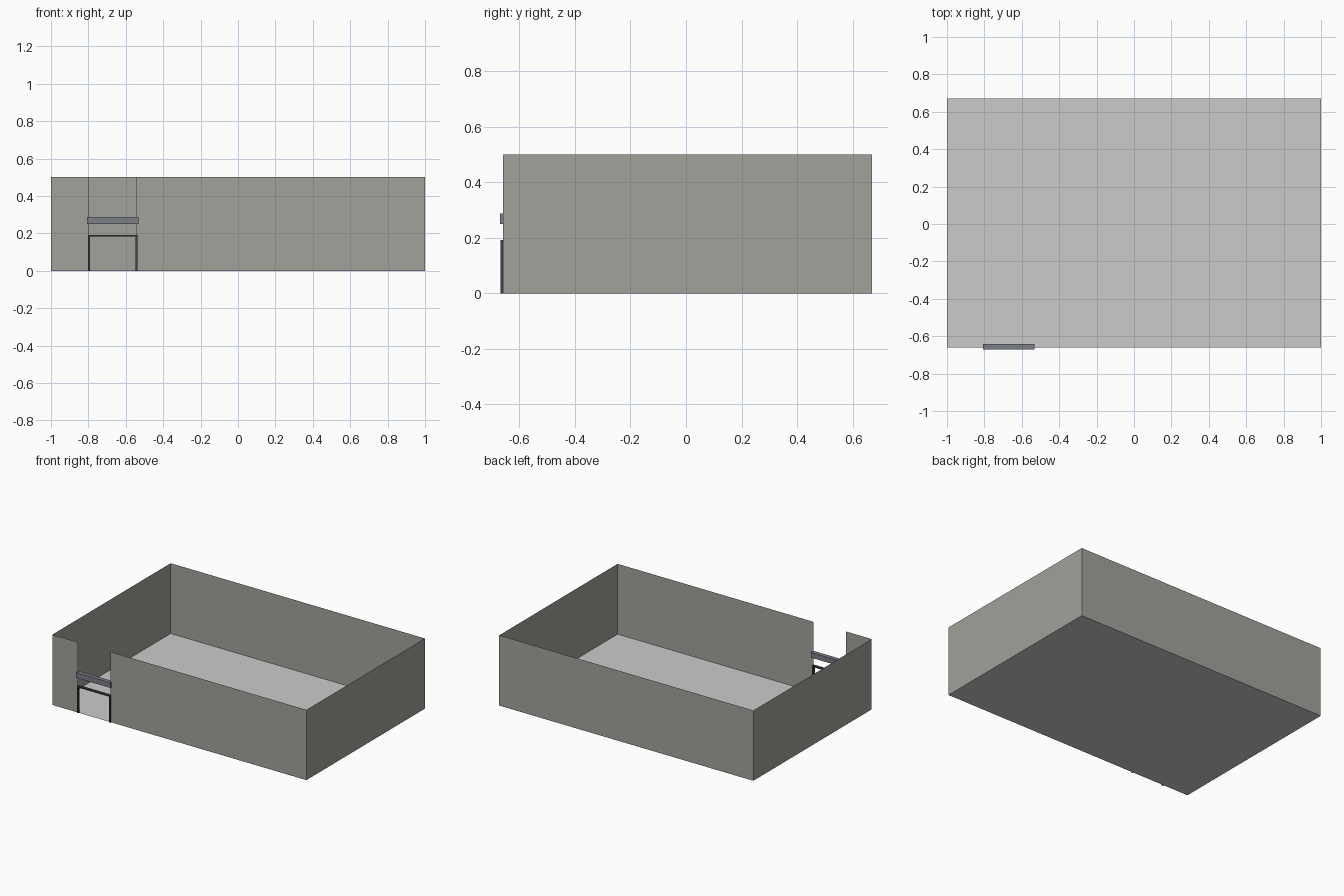
import bpy

if "Cube" in bpy.data.objects:
    bpy.data.objects.remove(bpy.data.objects["Cube"])

X, Y0, Y1, H = 1.0, -0.659, 0.671, 0.5      # room half width, front, back, height
GAP_L, GAP_R = -0.797, -0.543               # doorway edges


def material(name, rgb):
    m = bpy.data.materials.new(name)
    m.diffuse_color = (*rgb, 1)
    m.use_nodes = True
    m.node_tree.nodes["Principled BSDF"].inputs["Base Color"].default_value = m.diffuse_color
    return m


wall_mat = material("warm_grey", (0.36, 0.36, 0.33))
frame_mat = material("dark_metal", (0.05, 0.05, 0.065))
housing_mat = material("blue_grey", (0.2, 0.21, 0.25))


def mesh(name, verts, faces, mat=None):
    me = bpy.data.meshes.new(name)
    me.from_pydata(verts, [], faces)
    ob = bpy.data.objects.new(name, me)
    bpy.context.collection.objects.link(ob)
    if mat:
        me.materials.append(mat)
    return ob


def wall(name, a, b):
    # single-sheet upright panel between two floor points
    return mesh(name, [(*a, 0), (*b, 0), (*b, H), (*a, H)], [(0, 1, 2, 3)], wall_mat)


def box(name, lo, hi, mat):
    bpy.ops.mesh.primitive_cube_add(size=1, location=[(p + q) / 2 for p, q in zip(lo, hi)])
    ob = bpy.context.object
    ob.name = name
    ob.scale = [q - p for p, q in zip(lo, hi)]
    bpy.ops.object.transform_apply(location=False, rotation=False, scale=True)
    ob.data.materials.append(mat)
    return ob


# floor
mesh("floor", [(-X, Y0, 0), (X, Y0, 0), (X, Y1, 0), (-X, Y1, 0)], [(0, 1, 2, 3)])

# walls, front one split by the full-height doorway
wall("front_wall_left", (-X, Y0), (GAP_L, Y0))
wall("front_wall_right", (GAP_R, Y0), (X, Y0))
wall("right_wall", (X, Y0), (X, Y1))
wall("back_wall", (X, Y1), (-X, Y1))
wall("left_wall", (-X, Y1), (-X, Y0))

# door frame: two posts and a head bar
T, F0, F1, TOP = 0.009, -0.668, -0.649, 0.192
L, R = -0.801, -0.538
box("door_post_left", (L, F0, 0), (L + T, F1, TOP - T), frame_mat)
box("door_post_right", (R - T, F0, 0), (R, F1, TOP - T), frame_mat)
box("door_head", (L, F0, TOP - T), (R, F1, TOP), frame_mat)

# bar across the doorway above the frame
box("door_lintel", (-0.806, -0.671, 0.250), (-0.533, -0.641, 0.287), housing_mat)
